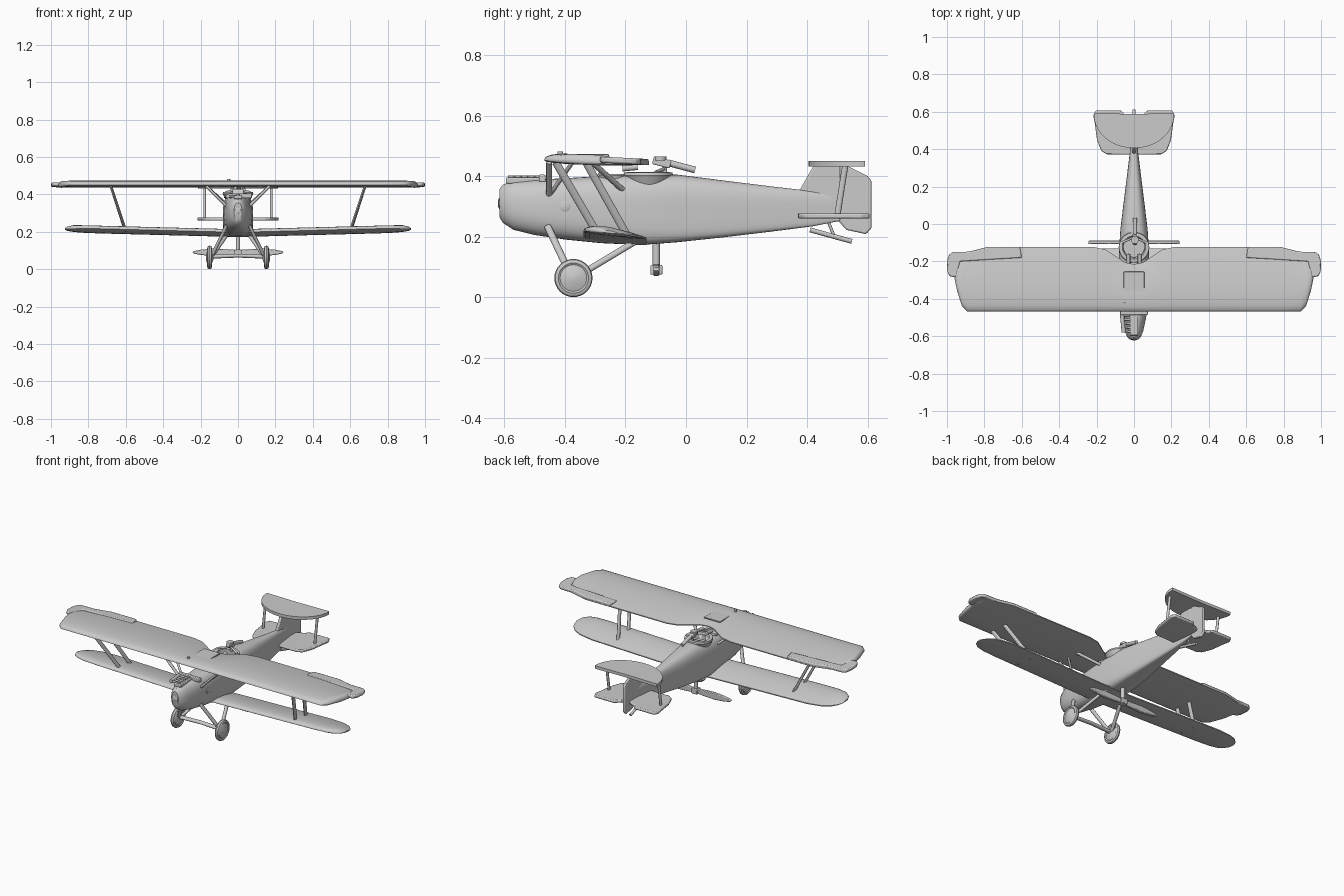
import bpy, bmesh, math
from mathutils import Vector, Matrix

if "Cube" in bpy.data.objects:
    bpy.data.objects.remove(bpy.data.objects["Cube"])

grey = bpy.data.materials.new("plain grey")
grey.use_nodes = True
grey.diffuse_color = (0.6, 0.6, 0.6, 1)
grey.node_tree.nodes["Principled BSDF"].inputs["Base Color"].default_value = (0.6, 0.6, 0.6, 1)


def finish(name, bm, mirror=False, bevel=0.0, angle=35):
    """Turn a bmesh into a named, shaded object."""
    bmesh.ops.recalc_face_normals(bm, faces=bm.faces)
    mesh = bpy.data.meshes.new(name)
    bm.to_mesh(mesh)
    bm.free()
    mesh.materials.append(grey)
    mesh.shade_smooth()
    mesh.set_sharp_from_angle(angle=math.radians(angle))
    ob = bpy.data.objects.new(name, mesh)
    bpy.context.collection.objects.link(ob)
    if bevel:
        mod = ob.modifiers.new("Bevel", 'BEVEL')
        mod.width, mod.segments = bevel, 2
    if mirror:
        ob.modifiers.new("Mirror", 'MIRROR')
    return ob


def loft(name, rings, cap_start=True, cap_end=True, loop=False, **kw):
    """Skin a list of closed rings."""
    bm = bmesh.new()
    rows = [[bm.verts.new(p) for p in ring] for ring in rings]
    n = len(rows[0])
    pairs = list(zip(rows, rows[1:])) + ([(rows[-1], rows[0])] if loop else [])
    for a, b in pairs:
        for i in range(n):
            j = (i + 1) % n
            bm.faces.new((a[i], a[j], b[j], b[i]))
    if cap_start and not loop:
        bm.faces.new(rows[0])
    if cap_end and not loop:
        bm.faces.new(rows[-1])
    return finish(name, bm, **kw)


def lathe(name, profile, centre, axis='Z', loop=False, n=32, **kw):
    """Revolve (radius, height) points about an axis."""
    rings = []
    for r, h in profile:
        ring = []
        for i in range(n):
            a = math.tau * i / n
            c, s = r * math.cos(a), r * math.sin(a)
            p = {'X': (h, c, s), 'Y': (c, h, s), 'Z': (c, s, h)}[axis]
            ring.append(Vector(centre) + Vector(p))
        rings.append(ring)
    return loft(name, rings, loop=loop, **kw)


def strut(name, a, b, r=0.009, depth=None, mirror=True):
    """Rod from a to b; depth widens it fore and aft."""
    a, b = Vector(a), Vector(b)
    d = (b - a).normalized()
    u = d.cross((0, 1, 0)).normalized()
    v = d.cross(u)
    turns = [math.tau * i / 12 for i in range(12)]
    rings = [[p + u * r * math.cos(t) + v * (depth or r) * math.sin(t) for t in turns] for p in (a, b)]
    return loft(name, rings, mirror=mirror, angle=50)


def slab(name, outline, thick, place, mirror=True, bevel=0.005):
    """Extrude a flat outline; place maps (u, v, w) to xyz."""
    bm = bmesh.new()
    face = bm.faces.new([bm.verts.new(place(u, v, -thick / 2)) for u, v in outline])
    shift = Vector(place(0, 0, thick / 2)) - Vector(place(0, 0, -thick / 2))
    out = bmesh.ops.extrude_face_region(bm, geom=[face])
    bmesh.ops.translate(bm, vec=shift, verts=[v for v in out["geom"] if isinstance(v, bmesh.types.BMVert)])
    return finish(name, bm, mirror, bevel)


def box(name, centre, size, mirror=False, bevel=0.004, tilt=0):
    bm = bmesh.new()
    m = Matrix.Translation(centre) @ Matrix.Rotation(tilt, 4, 'X') @ Matrix.Diagonal((*size, 1))
    bmesh.ops.create_cube(bm, size=1, matrix=m)
    return finish(name, bm, mirror, bevel)


def wing(name, stations, z0, rise, drop, thick):
    """Mirrored aerofoil wing from (x, leading y, trailing y) stations."""
    steps = [(1 - math.cos(math.pi * i / 10)) / 2 for i in range(11)]
    rings = []
    for x, le, te in stations:
        k = min(1, (te - le) / 0.16)
        top, low = [], []
        for t in steps:
            y = le + (te - le) * t
            mid = z0 + rise * x + drop * (0.5 - (y - stations[0][1]) / 0.33)
            h = 2.6 * math.sqrt(t) * (1 - t)
            top.append((x, y, mid + k * (thick * 0.75 * h + 0.003)))
            low.append((x, y, mid - k * (thick * 0.3 * h + 0.003)))
        rings.append(top + low[::-1])
    return loft(name, rings, cap_start=False, mirror=True, angle=50)


# Fuselage: (y, half width, bottom, top, squareness)
body = [(-0.617, 0.022, 0.265, 0.355, 2), (-0.605, 0.036, 0.245, 0.372, 2.1),
        (-0.57, 0.05, 0.222, 0.383, 2.3), (-0.5, 0.065, 0.205, 0.388, 2.5),
        (-0.4, 0.076, 0.19, 0.393, 2.8), (-0.28, 0.081, 0.178, 0.4, 3.3),
        (-0.15, 0.081, 0.172, 0.405, 4.5), (-0.03, 0.073, 0.181, 0.405, 5.5),
        (0.12, 0.055, 0.197, 0.386, 6), (0.28, 0.035, 0.216, 0.366, 6),
        (0.42, 0.018, 0.234, 0.35, 6), (0.5, 0.008, 0.25, 0.34, 6)]
rings = []
for y, w, low, high, n in body:
    mid, half, ring = (low + high) / 2, (high - low) / 2, []
    for i in range(40):
        a = math.tau * (i + 0.5) / 40
        c, s = math.cos(a), math.sin(a)
        e = 2 / (n if s < 0 else min(n, 2.9))
        ring.append((math.copysign(abs(c) ** e, c) * w, y, mid + math.copysign(abs(s) ** e, s) * half))
    rings.append(ring)
fuselage = loft("fuselage", rings)

# Cockpit openings
for name, y, r in (("gunner_cutter", -0.12, 0.056), ("pilot_cutter", -0.245, 0.042)):
    cutter = lathe(name, [(r, 0.31), (r, 0.5)], (0, y, 0))
    cutter.hide_render = True
    cutter.hide_viewport = True
    mod = fuselage.modifiers.new(name, 'BOOLEAN')
    mod.operation, mod.object = 'DIFFERENCE', cutter
lathe("gunner_ring", [(0.056, 0.37), (0.066, 0.37), (0.082, 0.402), (0.08, 0.412), (0.062, 0.413), (0.056, 0.405)],
      (0, -0.125, 0), loop=True)
lathe("pilot_coaming", [(0.041, 0.385), (0.05, 0.385), (0.052, 0.401), (0.046, 0.407), (0.041, 0.4)],
      (0, -0.245, 0), loop=True)

# Rear gun on its mount
strut("gun_barrel", (0.005, -0.06, 0.444), (0.005, 0.03, 0.42), 0.011, mirror=False)
box("gun_body", (0.005, -0.08, 0.445), (0.024, 0.06, 0.026), tilt=-0.25)
lathe("gun_drum", [(0.02, 0.452), (0.02, 0.464)], (0.005, -0.085, 0), n=20)
strut("gun_post", (0.005, -0.07, 0.4), (0.005, -0.07, 0.44), 0.008, mirror=False)
strut("gun_arm", (0.065, -0.1, 0.412), (0, -0.07, 0.425), 0.006)
strut("front_gun", (0.03, -0.21, 0.425), (0.03, -0.16, 0.43), 0.01)
box("windscreen", (0, -0.285, 0.412), (0.06, 0.006, 0.035), bevel=0.001, tilt=-0.4)

# Engine on the nose
box("engine_block", (0, -0.53, 0.385), (0.045, 0.13, 0.02))
for i in range(5):
    lathe("engine_cylinder", [(0.011, 0.38), (0.011, 0.402)], (0, -0.578 + i * 0.023, 0), n=14)
    strut("exhaust_stub", (0, -0.578 + i * 0.023, 0.39), (-0.055, -0.57 + i * 0.02, 0.39), 0.006, mirror=False)
strut("exhaust_pipe", (-0.055, -0.58, 0.39), (-0.065, -0.475, 0.39), 0.011, mirror=False)
box("radiator", (0, -0.475, 0.392), (0.15, 0.022, 0.025))
lathe("nose_hub", [(0.008, -0.622), (0.018, -0.618), (0.022, -0.6)], (0, 0, 0.31), axis='Y', n=20)
lathe("side_cover", [(0.018, 0.07), (0.018, 0.079), (0.014, 0.081)], (0, -0.4, 0.3), axis='X', mirror=True)

# Wings
wing("upper_wing", [(0, -0.468, -0.215), (0.05, -0.468, -0.205), (0.1, -0.468, -0.17), (0.15, -0.468, -0.137),
                    (0.22, -0.468, -0.122), (0.6, -0.468, -0.122), (0.78, -0.468, -0.122), (0.89, -0.468, -0.15),
                    (0.92, -0.44, -0.16), (0.945, -0.36, -0.18), (0.96, -0.29, -0.22)], 0.447, 0, 0.014, 0.027)
wing("lower_wing", [(0, -0.338, -0.13), (0.4, -0.338, -0.13), (0.74, -0.338, -0.13), (0.83, -0.334, -0.143),
                    (0.88, -0.322, -0.165), (0.91, -0.3, -0.195), (0.925, -0.27, -0.225)], 0.18, 0.026, 0.04, 0.022)
slab("aileron", [(0.6, -0.18), (0.61, -0.123), (0.78, -0.123), (0.88, -0.148), (0.97, -0.15), (0.99, -0.165),
                 (1.0, -0.2), (0.998, -0.255), (0.985, -0.28), (0.95, -0.285), (0.93, -0.2)],
     0.02, lambda x, y, w: (x, y, 0.45 + w - 0.05 * (y + 0.2)), bevel=0.006)
box("centre_tank", (0, -0.33, 0.468), (0.11, 0.15, 0.008), bevel=0.002)
lathe("filler_cap", [(0.009, 0.465), (0.009, 0.481)], (-0.05, -0.415, 0), n=16)

# Wing struts
strut("front_wing_strut", (0.68, -0.43, 0.445), (0.6, -0.29, 0.205), 0.007, 0.013)
strut("rear_wing_strut", (0.68, -0.33, 0.445), (0.6, -0.19, 0.195), 0.007, 0.013)
strut("cabane_front", (0.17, -0.452, 0.445), (0.06, -0.452, 0.335), 0.007, 0.01)
strut("cabane_brace", (0.17, -0.375, 0.445), (0.065, -0.445, 0.345), 0.007)
strut("cabane_rear", (0.17, -0.31, 0.445), (0.07, -0.21, 0.355), 0.007, 0.01)

# Landing gear
lathe("wheel", [(0.012, -0.02), (0.044, -0.009), (0.05, -0.013), (0.06, -0.009), (0.063, 0), (0.06, 0.009),
                (0.05, 0.013), (0.044, 0.009), (0.012, 0.02)], (0.152, -0.372, 0.063), axis='X', mirror=True)
strut("axle", (0, -0.372, 0.072), (0.15, -0.372, 0.066), 0.01, 0.014)
strut("front_gear_leg", (0.06, -0.458, 0.235), (0.14, -0.38, 0.07), 0.009, 0.012)
strut("rear_gear_leg", (0.06, -0.17, 0.182), (0.14, -0.365, 0.065), 0.009, 0.011)

# Airscrew generator under the belly
strut("generator_post", (0, -0.098, 0.2), (0, -0.098, 0.09), 0.012, mirror=False)
box("generator_hub", (0, -0.098, 0.09), (0.04, 0.04, 0.032))
slab("generator_blade", [(0, -0.012), (0.06, -0.017), (0.13, -0.02), (0.2, -0.014), (0.235, -0.007), (0.245, 0),
                         (0.235, 0.007), (0.2, 0.014), (0.13, 0.02), (0.06, 0.017), (0, 0.012)],
     0.02, lambda x, z, w: (x, -0.098 + w, 0.09 + z), bevel=0.004)

# Tail
half_moon = [(0, 0.588)] + [(0.215 * math.cos(a), 0.585 - 0.18 * math.sin(a))
                            for a in (math.pi / 2 * i / 10 for i in range(11))]
half_moon.insert(1, (0.212, 0.592))
slab("upper_tailplane", half_moon, 0.018, lambda x, y, w: (x, y, 0.441 + w), bevel=0)
slab("lower_tailplane", [(0, 0.37), (0.145, 0.372), (0.175, 0.39), (0.198, 0.45), (0.21, 0.54), (0.218, 0.58),
                         (0.205, 0.607), (0.07, 0.607), (0.05, 0.585), (0, 0.56)],
     0.018, lambda x, y, w: (x, y, 0.268 + w), bevel=0.006)
side = lambda y, z, w: (w, y, z)
slab("fin", [(0.37, 0.34), (0.385, 0.37), (0.425, 0.44), (0.51, 0.44), (0.51, 0.25), (0.42, 0.245)],
     0.018, side, mirror=False)
slab("rudder", [(0.505, 0.44), (0.53, 0.435), (0.6, 0.4), (0.613, 0.385), (0.613, 0.228), (0.595, 0.208),
                (0.53, 0.222), (0.505, 0.25)], 0.016, side, mirror=False)
strut("tail_strut", (0.178, 0.527, 0.44), (0.178, 0.5, 0.268), 0.007, 0.01)
strut("tail_skid", (0, 0.41, 0.222), (0, 0.548, 0.184), 0.008, mirror=False)
strut("skid_brace", (0, 0.47, 0.25), (0, 0.49, 0.2), 0.005, mirror=False)
